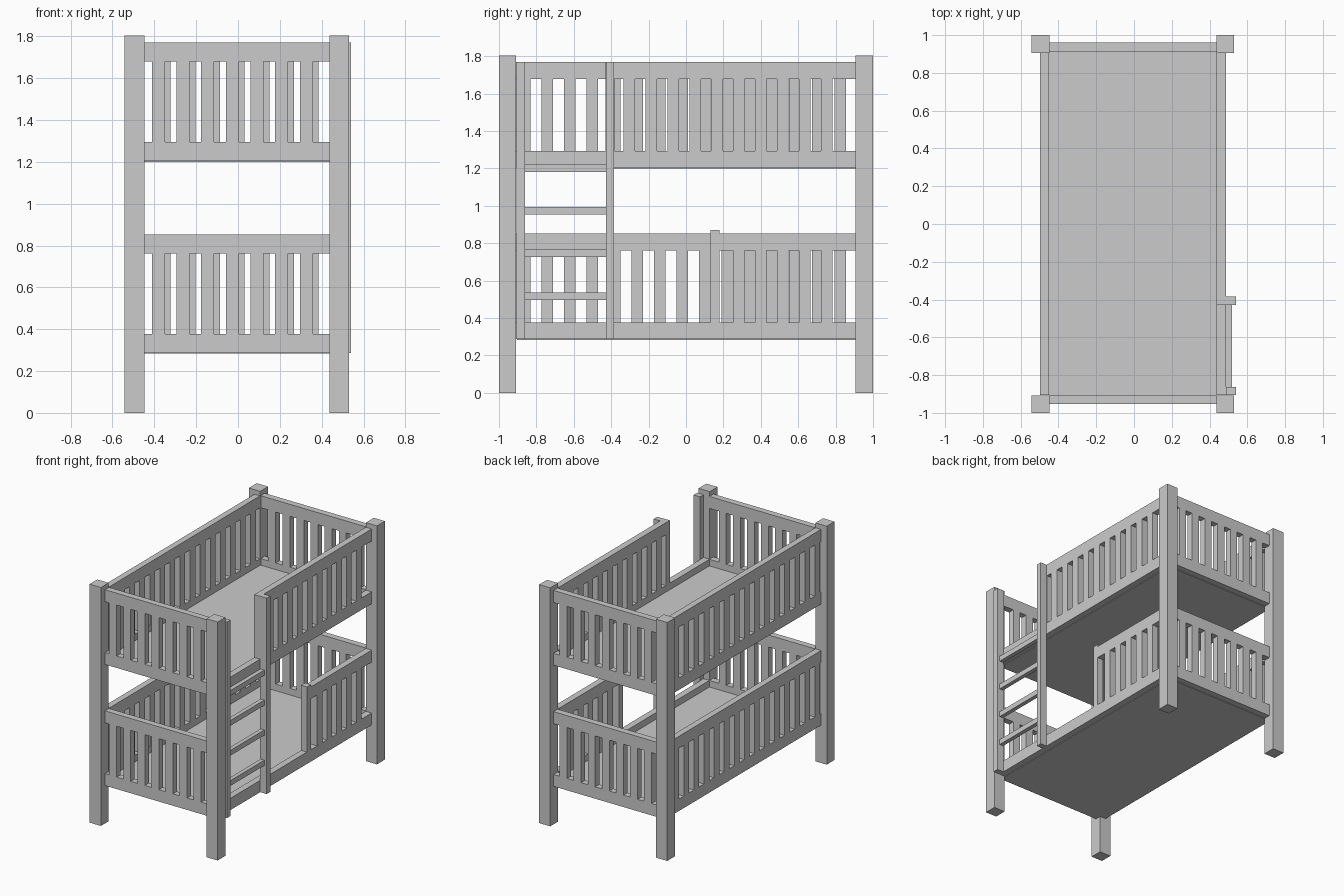
import bpy, bmesh
from mathutils import Matrix, Vector

if "Cube" in bpy.data.objects:
    bpy.data.objects.remove(bpy.data.objects["Cube"], do_unlink=True)

GREY = (0.6, 0.6, 0.6, 1)
mat = bpy.data.materials.new("painted grey")
mat.use_nodes = True
mat.diffuse_color = GREY
mat.node_tree.nodes["Principled BSDF"].inputs["Base Color"].default_value = GREY


def boxes(name, items):
    """One object made of boxes, each given as x, y and z ranges."""
    bm = bmesh.new()
    for spans in items:
        mid = Vector([(a + b) / 2 for a, b in spans])
        size = Vector([b - a for a, b in spans])
        bmesh.ops.create_cube(bm, size=1, matrix=Matrix.Translation(mid) @ Matrix.Diagonal(size.to_4d()))
    mesh = bpy.data.meshes.new(name)
    bm.to_mesh(mesh)
    bm.free()
    mesh.materials.append(mat)
    obj = bpy.data.objects.new(name, mesh)
    bpy.context.collection.objects.link(obj)
    return obj


def row(first, pitch, count, width=0.062):
    return [(first + i * pitch, first + i * pitch + width) for i in range(count)]


# Shared plan dimensions
LEFT, RIGHT = (0.437, 0.486), (-0.497, -0.45)
FRONT, BACK = (-0.952, -0.904), (0.911, 0.96)
SIDE_SPAN, END_SPAN = (-0.905, 0.905), (-0.447, 0.438)
RAIL, SLAT_TOP, PANEL_TOP = 0.09, 0.475, 0.566

# Corner posts
for side, xs in (("right", (-0.543, -0.448)), ("left", (0.437, 0.53))):
    for end, ys in (("front", (-1, -0.908)), ("back", (0.905, 1))):
        boxes(f"{end}_{side}_post", [(xs, ys, (0, 1.805))])

for deck, z in (("lower", 0.287), ("upper", 1.204)):
    low, slat, top = (z, z + RAIL), (z + RAIL, z + SLAT_TOP), (z + SLAT_TOP, z + PANEL_TOP)

    # Head and foot panels
    for end, ys, first in (("front", FRONT, -0.412), ("back", BACK, -0.384)):
        slats = [(xs, ys, slat) for xs in row(first, 0.118, 7)]
        boxes(f"{deck}_{end}_panel", [(END_SPAN, ys, low), (END_SPAN, ys, top)] + slats)

    # Closed long side
    slats = [(RIGHT, ys, slat) for ys in row(-0.894, 0.1205, 15)]
    boxes(f"{deck}_right_panel", [(RIGHT, SIDE_SPAN, low), (RIGHT, SIDE_SPAN, top)] + slats)

    # Open long side: guard rail with an end stile
    start = 0.13 if deck == "lower" else -0.43
    stile_top = z + PANEL_TOP + (0.017 if deck == "lower" else 0)
    slats = [(LEFT, ys, slat) for ys in row(-0.334, 0.1172, 10) if ys[0] > start + 0.05]
    boxes(f"{deck}_left_panel", [
        (LEFT, SIDE_SPAN, low),
        (LEFT, (start + 0.048, 0.905), top),
        (LEFT, (start, start + 0.048), (z + RAIL, stile_top))] + slats)

    # Bed base
    boxes(f"{deck}_bed_base", [((RIGHT[1], LEFT[0]), (FRONT[1], BACK[0]), (z - 0.004, z + 0.04))])

# Ladder
for name, ys in (("front", (-0.905, -0.862)), ("back", (-0.428, -0.385))):
    boxes(f"ladder_{name}_rail", [((0.486, 0.54), ys, (0.287, 1.77))])
boxes("ladder_rungs", [((0.488, 0.52), (-0.862, -0.428), (z, z + 0.04))
                       for z in (0.498, 0.727, 0.953, 1.18)])
